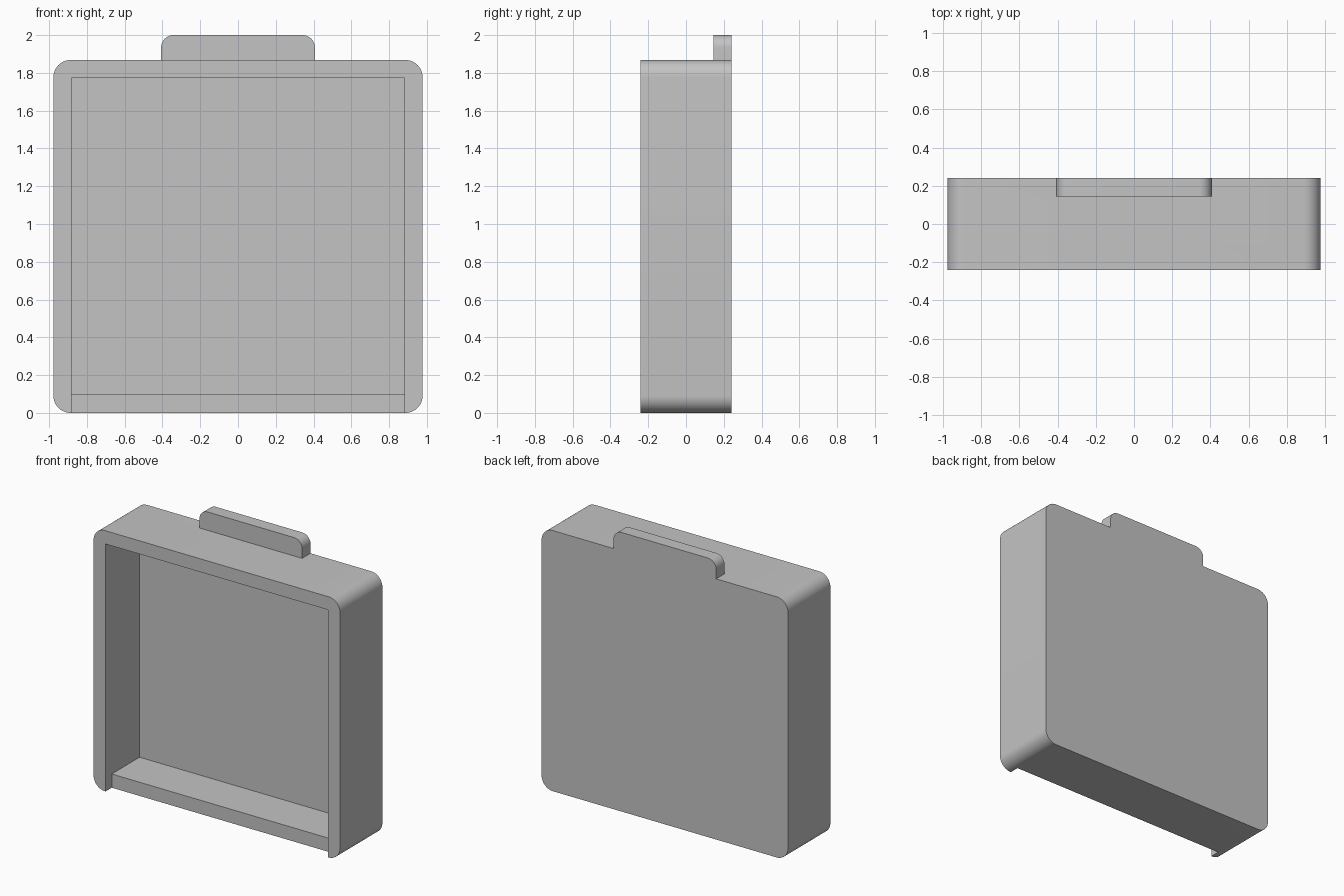
import bpy
import math

# Remove the default cube only
cube = bpy.data.objects.get("Cube")
if cube:
    bpy.data.objects.remove(cube, do_unlink=True)

# Main dimensions
HALF_W, BODY_H, FRONT, BACK = 0.977, 1.868, -0.24, 0.24
WALL = 0.095
INNER_W, FLOOR_Z, CEIL_Z = HALF_W - WALL, 0.098, 1.773
BACK_WALL_Y = BACK - WALL
LIP_Y = FRONT + 0.07

grey = bpy.data.materials.new("light grey")
grey.use_nodes = True
grey.diffuse_color = (0.55, 0.55, 0.55, 1)
grey.node_tree.nodes["Principled BSDF"].inputs["Base Color"].default_value = grey.diffuse_color


def corner(cx, cz, r, start, steps=10):
    """Quarter-circle points, or one sharp point when r is zero."""
    if r == 0:
        return [(cx, cz)]
    angles = [start + math.pi / 2 * i / steps for i in range(steps + 1)]
    return [(cx + r * math.cos(a), cz + r * math.sin(a)) for a in angles]


def slab(name, half_w, z0, z1, y0, y1, r_bottom=0.0, r_top=0.0):
    """Rectangle with rounded corners in the xz plane, extruded along y."""
    profile = []
    for i, (sx, z, r) in enumerate(((1, z1, r_top), (-1, z1, r_top),
                                    (-1, z0, r_bottom), (1, z0, r_bottom))):
        cz = z - r if z == z1 else z + r
        profile += corner(sx * (half_w - r), cz, r, i * math.pi / 2)
    n = len(profile)
    verts = [(x, y, z) for y in (y0, y1) for x, z in profile]
    faces = [tuple(range(n)), tuple(reversed(range(n, 2 * n)))]
    faces += [(i, i + n, (i + 1) % n + n, (i + 1) % n) for i in range(n)]
    mesh = bpy.data.meshes.new(name)
    mesh.from_pydata(verts, [], faces)
    # Make the normals point outward
    import bmesh
    bm = bmesh.new()
    bm.from_mesh(mesh)
    bmesh.ops.recalc_face_normals(bm, faces=bm.faces)
    bm.to_mesh(mesh)
    bm.free()
    mesh.materials.append(grey)
    obj = bpy.data.objects.new(name, mesh)
    bpy.context.collection.objects.link(obj)
    return obj


def combine(target, other, operation):
    """Apply an exact boolean and discard the helper."""
    mod = target.modifiers.new(operation.title(), 'BOOLEAN')
    mod.operation, mod.object, mod.solver = operation, other, 'EXACT'
    bpy.ops.object.select_all(action='DESELECT')
    bpy.context.view_layer.objects.active = target
    target.select_set(True)
    bpy.ops.object.modifier_apply(modifier=mod.name)
    bpy.data.objects.remove(other, do_unlink=True)


# Shallow box with rounded upright corners
tray = slab("tray", HALF_W, 0, BODY_H, FRONT, BACK, 0.09, 0.09)

# Tab rising from the back wall
tab = slab("back_tab", 0.407, 1.82, 2.0, BACK_WALL_Y, BACK, 0, 0.065)
combine(tray, tab, 'UNION')

# Open cavity at the front
cavity = slab("cavity_cutter", INNER_W, FLOOR_Z, CEIL_Z, FRONT - 0.1, BACK_WALL_Y)
combine(tray, cavity, 'DIFFERENCE')

# Bottom wall set back between the side walls
notch = slab("notch_cutter", INNER_W, -0.1, FLOOR_Z + 0.05, FRONT - 0.1, LIP_Y)
combine(tray, notch, 'DIFFERENCE')

bpy.ops.object.shade_smooth_by_angle(angle=math.radians(30))
